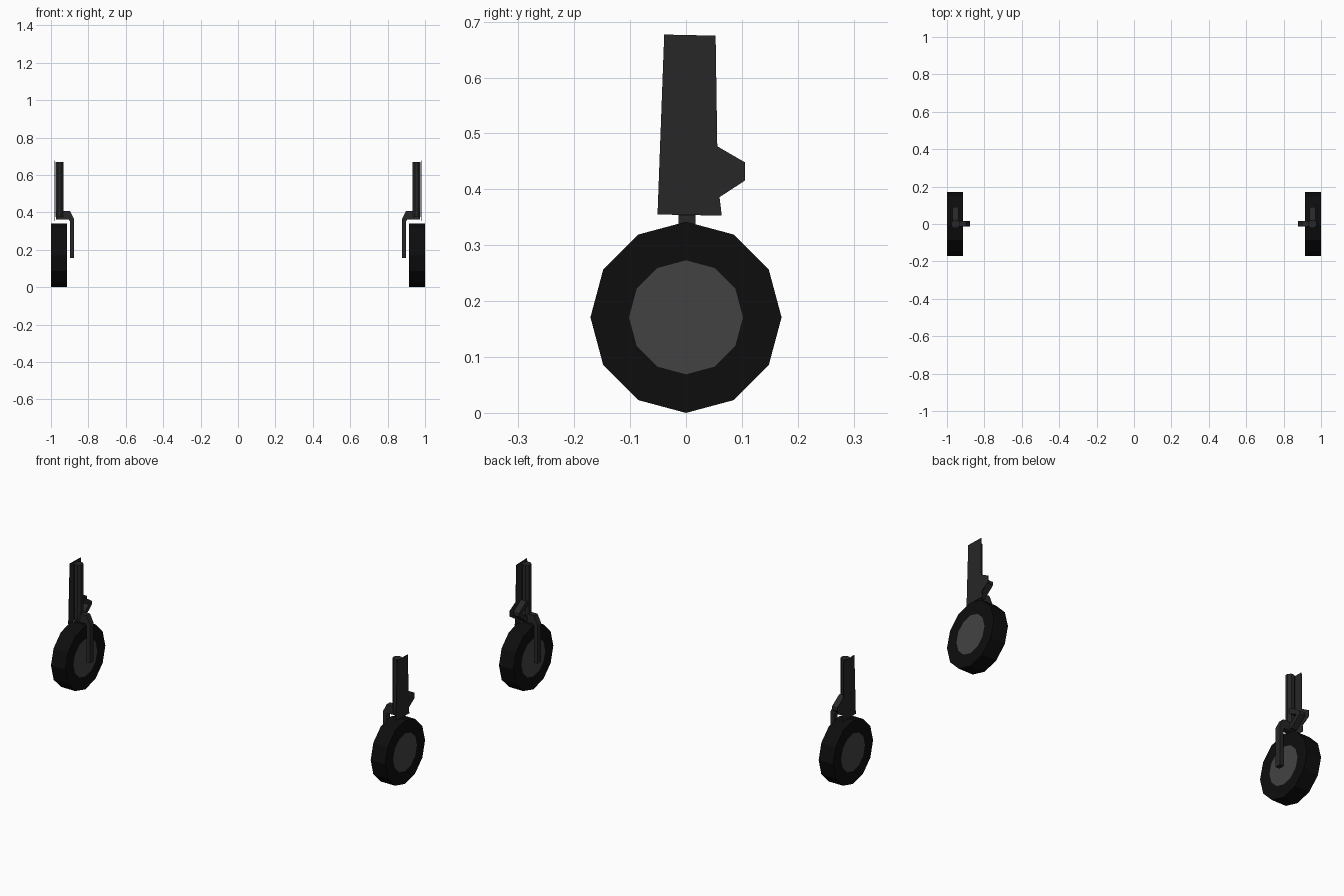
import bpy, bmesh
from math import sin, cos, pi

if "Cube" in bpy.data.objects:
    bpy.data.objects.remove(bpy.data.objects["Cube"])


def material(name, v):
    m = bpy.data.materials.new(name)
    m.diffuse_color = (v, v, v, 1)
    m.use_nodes = True
    m.node_tree.nodes["Principled BSDF"].inputs["Base Color"].default_value = m.diffuse_color
    return m


RUBBER = material("rubber", 0.004)
METAL = material("dark_metal", 0.02)
HUB = material("hub_grey", 0.055)


def finish(name, bm, mat):
    """Turn a right-hand part into an object mirrored to the left side."""
    bmesh.ops.recalc_face_normals(bm, faces=bm.faces)
    me = bpy.data.meshes.new(name)
    bm.to_mesh(me)
    bm.free()
    me.materials.append(mat)
    ob = bpy.data.objects.new(name, me)
    bpy.context.collection.objects.link(ob)
    ob.modifiers.new("mirror", "MIRROR").use_mirror_merge = False
    return ob


def prism(name, pts, place, a, b, mat):
    """Extrude a 2D outline from a to b; place(u, v, w) gives the 3D point."""
    bm = bmesh.new()
    lo = [bm.verts.new(place(u, v, a)) for u, v in pts]
    hi = [bm.verts.new(place(u, v, b)) for u, v in pts]
    n = len(pts)
    bm.faces.new(lo)
    bm.faces.new(hi)
    for i in range(n):
        j = (i + 1) % n
        bm.faces.new((lo[i], lo[j], hi[j], hi[i]))
    return finish(name, bm, mat)


def ring(r, n, cu=0, cv=0, turn=0):
    return [(cu + r * cos(2 * pi * i / n + turn), cv + r * sin(2 * pi * i / n + turn))
            for i in range(n)]


along_x = lambda u, v, w: (w, u, v)
along_y = lambda u, v, w: (u, w, v)
along_z = lambda u, v, w: (u, v, w)

R, HUB_R, SIDES, X0, X1 = 0.171, 0.102, 12, 0.914, 1.0

# tyre: twelve-sided band with flat side walls
bm = bmesh.new()
loops = []
for x, r in ((X0, HUB_R), (X0, R), (X1, R), (X1, HUB_R)):
    loops.append([bm.verts.new((x, y, z)) for y, z in ring(r, SIDES, 0, R)])
for p, q in zip(loops, loops[1:]):
    for i in range(SIDES):
        j = (i + 1) % SIDES
        bm.faces.new((p[i], p[j], q[j], q[i]))
finish("tyre", bm, RUBBER)

# wheel hub, flush with the tyre walls
prism("wheel_hub", ring(HUB_R, SIDES, 0, R), along_x, X0, X1, HUB)

# main strut
prism("strut", ring(0.0235, 8, 0.954, 0, pi / 8), along_z, 0.375, 0.67, METAL)

# single-sided fork reaching over the tyre and down to the hub
fork = [(0.972, 0.362), (0.972, 0.408), (0.898, 0.408), (0.877, 0.365),
        (0.877, 0.155), (0.899, 0.155), (0.899, 0.352), (0.905, 0.362)]
prism("wheel_fork", fork, along_y, -0.013, 0.017, METAL)

# scissor link behind the strut
link = [(0.012, 0.478), (0.03, 0.478), (0.09, 0.437), (0.09, 0.42),
        (0.028, 0.37), (0.012, 0.37), (0.012, 0.39), (0.066, 0.428),
        (0.012, 0.455)]
prism("scissor_link", link, along_x, 0.937, 0.971, METAL)

# thin outer gear door
door = [(-0.039, 0.677), (0.053, 0.675), (0.056, 0.477), (0.106, 0.448),
        (0.106, 0.416), (0.06, 0.386), (0.064, 0.353), (-0.051, 0.355)]
prism("gear_door", door, along_x, 0.978, 0.981, METAL)
